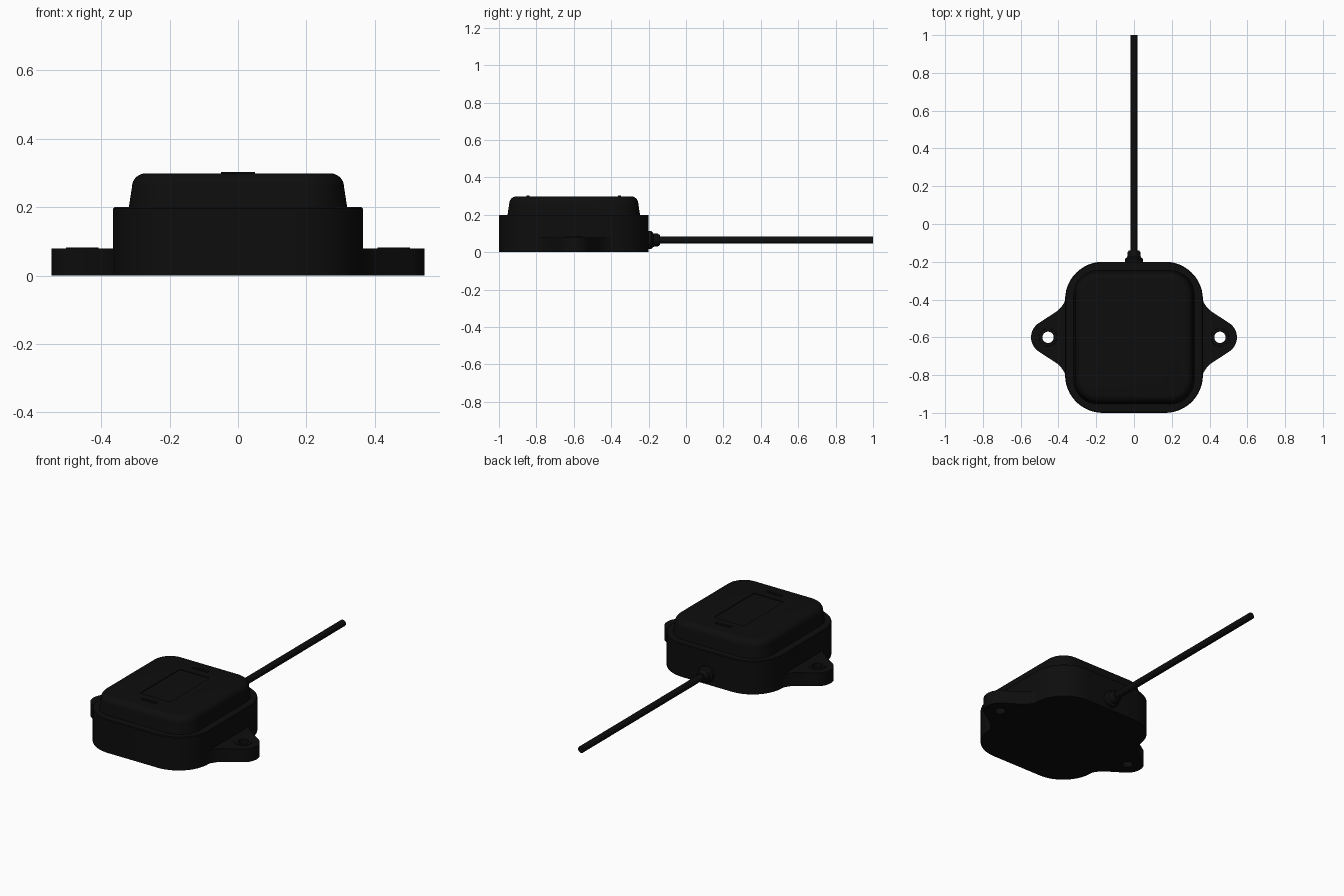
import bpy, bmesh, math
from mathutils import Matrix

if "Cube" in bpy.data.objects:
    bpy.data.objects.remove(bpy.data.objects["Cube"])

CY = -0.6  # housing centre in y

black = bpy.data.materials.new("black_plastic")
black.diffuse_color = (0.004, 0.004, 0.004, 1)
black.use_nodes = True
black.node_tree.nodes["Principled BSDF"].inputs["Base Color"].default_value = black.diffuse_color


def rounded_rect(hx, hy, r, n=12):
    """Counter-clockwise outline of a rectangle with round corners."""
    pts = []
    for k, (sx, sy) in enumerate([(1, 1), (-1, 1), (-1, -1), (1, -1)]):
        for i in range(n + 1):
            a = math.pi / 2 * (k + i / n)
            pts.append((sx * (hx - r) + r * math.cos(a), sy * (hy - r) + r * math.sin(a)))
    return pts


def loft(name, sections, centre=(0, CY), matrix=None):
    """Solid through stacked outlines, given as (z, points)."""
    bm = bmesh.new()
    rings = [[bm.verts.new((x + centre[0], y + centre[1], z)) for x, y in pts]
             for z, pts in sections]
    for lo, hi in zip(rings, rings[1:]):
        n = len(lo)
        for i in range(n):
            j = (i + 1) % n
            bm.faces.new((lo[i], lo[j], hi[j], hi[i]))
    bm.faces.new(rings[0][::-1])
    bm.faces.new(rings[-1])
    if matrix:
        bm.transform(matrix)
    bmesh.ops.recalc_face_normals(bm, faces=bm.faces)
    mesh = bpy.data.meshes.new(name)
    bm.to_mesh(mesh)
    bm.free()
    ob = bpy.data.objects.new(name, mesh)
    bpy.context.collection.objects.link(ob)
    mesh.materials.append(black)
    return ob


def circle(r, n=32):
    return [(r * math.cos(2 * math.pi * i / n), r * math.sin(2 * math.pi * i / n)) for i in range(n)]


def select(ob):
    bpy.ops.object.select_all(action='DESELECT')
    ob.select_set(True)
    bpy.context.view_layer.objects.active = ob


def cut(ob, cutter):
    mod = ob.modifiers.new("cut", 'BOOLEAN')
    mod.operation = 'DIFFERENCE'
    mod.solver = 'EXACT'
    mod.object = cutter
    select(ob)
    bpy.ops.object.modifier_apply(modifier=mod.name)
    bpy.data.objects.remove(cutter)


# main housing
parts = [loft("housing", [
    (0, rounded_rect(0.365, 0.40, 0.20)),
    (0.196, rounded_rect(0.365, 0.40, 0.20)),
    (0.20, rounded_rect(0.361, 0.396, 0.196))])]

# raised lid: drafted walls with a filleted top edge
sections = [(0.195, rounded_rect(0.32, 0.355, 0.13))]
for i in range(9):
    a = math.pi / 2 * i / 8
    d = 0.01 + 0.04 * (1 - math.cos(a))
    sections.append((0.26 + 0.039 * math.sin(a), rounded_rect(0.32 - d, 0.355 - d, 0.13 - d)))
lid = loft("lid", sections)
cut(lid, loft("label_cutter", [(0.295, rounded_rect(0.10, 0.19, 0.008, 3)),
                               (0.32, rounded_rect(0.10, 0.19, 0.008, 3))]))
parts.append(lid)

# small raised bars at both ends of the label recess
for s, side in ((1, "back"), (-1, "front")):
    parts.append(loft("lid_bar_" + side, [
        (0.295, rounded_rect(0.05, 0.008, 0.004, 3)),
        (0.303, rounded_rect(0.05, 0.008, 0.004, 3))], (0, CY + s * 0.245)))

# mounting ears with screw holes and a low rim around each hole
half = [(0.455 + 0.09 * math.cos(math.radians(a)), 0.09 * math.sin(math.radians(a)))
        for a in range(0, 58, 3)]
half += [(0.405, 0.14), (0.385, 0.16), (0.37, 0.183), (0.355, 0.22), (0.335, 0.265), (0.28, 0.265)]
outline = half + [(x, -y) for x, y in half[:0:-1]]
for s, side in ((1, "right"), (-1, "left")):
    pts = [(s * x, y) for x, y in outline][::s]
    ear = loft("ear_" + side, [(0, pts), (0.08, pts)])
    rim = loft("hole_rim_" + side, [(0.07, circle(0.05)), (0.083, circle(0.047))],
               (s * 0.455, CY))
    for ob in (ear, rim):
        cut(ob, loft("hole_cutter", [(-0.1, circle(0.03)), (0.2, circle(0.03))],
                     (s * 0.455, CY)))
    parts += [ear, rim]

# cable gland and cable, both lofted along +y at cable height
along_y = Matrix.Translation((0, 0, 0.065)) @ Matrix.Rotation(-math.pi / 2, 4, 'X')
parts.append(loft("cable_gland", [
    (y, circle(r)) for y, r in [(-0.22, 0.05), (-0.185, 0.048), (-0.175, 0.036),
                                (-0.15, 0.034), (-0.14, 0.027)]], (0, 0), along_y))
parts.append(loft("cable", [(-0.2, circle(0.0195, 20)), (1.0, circle(0.0195, 20))],
                  (0, 0), along_y))

for ob in parts:
    select(ob)
    bpy.ops.object.shade_smooth_by_angle(angle=math.radians(35))
